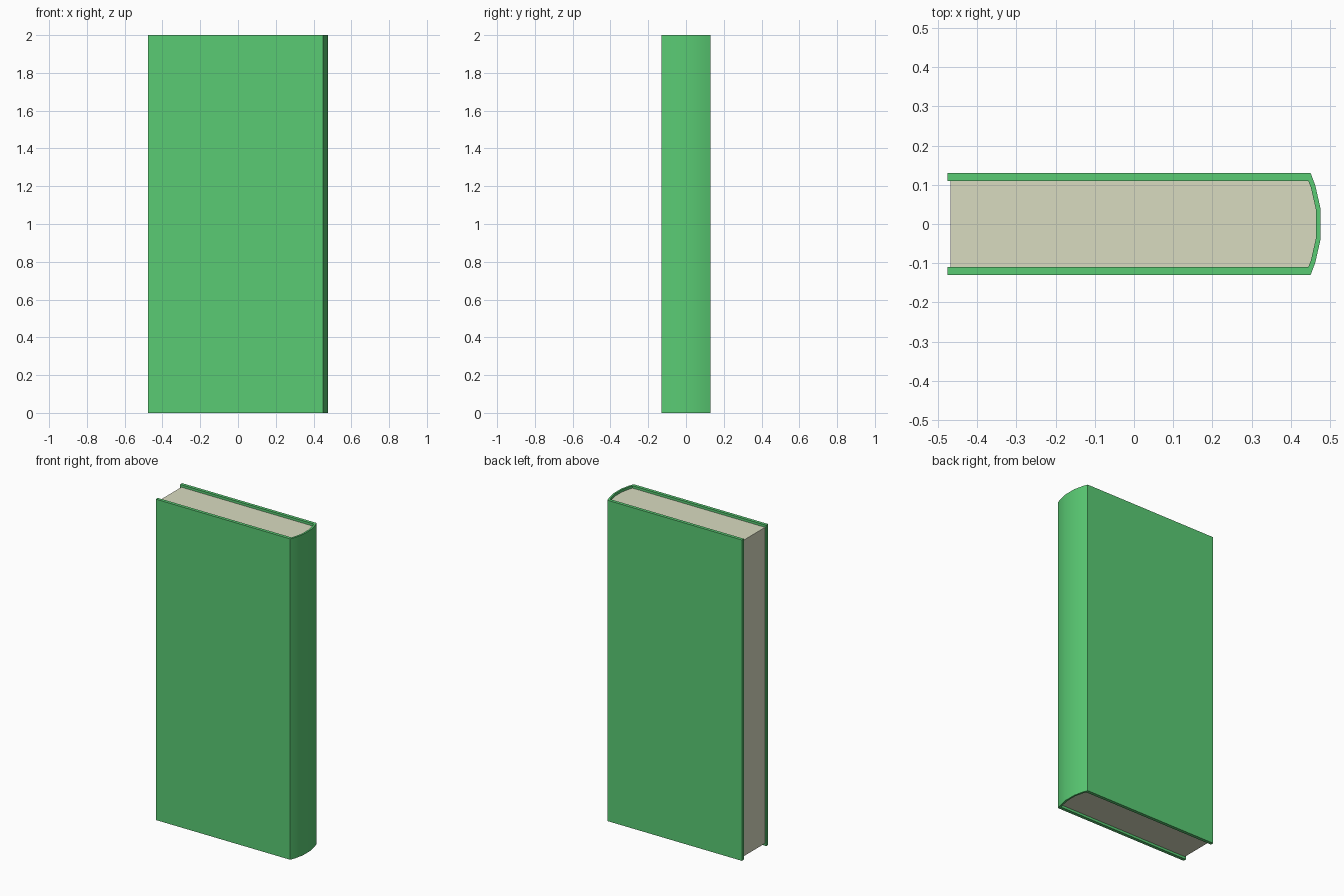
import bpy, bmesh, math

if "Cube" in bpy.data.objects:
    bpy.data.objects.remove(bpy.data.objects["Cube"])


def material(name, color):
    m = bpy.data.materials.new(name)
    m.diffuse_color = (*color, 1)
    m.use_nodes = True
    m.node_tree.nodes["Principled BSDF"].inputs["Base Color"].default_value = m.diffuse_color
    return m


def mirrored(half):
    """Complete a top-half outline (y > 0) with its reflection across y = 0."""
    return half + [(x, -y) for x, y in reversed(half)]


def extrude_profile(name, outline, z0, z1, mat):
    bm = bmesh.new()
    face = bm.faces.new([bm.verts.new((x, y, z0)) for x, y in outline])
    ext = bmesh.ops.extrude_face_region(bm, geom=[face])
    top = [g for g in ext["geom"] if isinstance(g, bmesh.types.BMVert)]
    bmesh.ops.translate(bm, verts=top, vec=(0, 0, z1 - z0))
    bmesh.ops.recalc_face_normals(bm, faces=bm.faces)
    mesh = bpy.data.meshes.new(name)
    bm.to_mesh(mesh)
    bm.free()
    obj = bpy.data.objects.new(name, mesh)
    bpy.context.collection.objects.link(obj)
    mesh.materials.append(mat)
    bpy.ops.object.select_all(action='DESELECT')
    bpy.context.view_layer.objects.active = obj
    obj.select_set(True)
    bpy.ops.object.shade_smooth_by_angle(angle=math.radians(19))
    return obj


green = material("cover_green", (0.102, 0.597, 0.174))
cream = material("paper_cream", (0.69, 0.71, 0.53))

# Cover: two boards joined by a rounded spine
outer = [(-0.476, 0.13), (0.451, 0.13), (0.463, 0.098), (0.476, 0.04)]
inner = [(-0.476, 0.11), (0.445, 0.11), (0.452, 0.092), (0.465, 0.034)]
extrude_profile("cover", mirrored(outer) + mirrored(inner)[::-1], 0, 2, green)

# Page block: fills the cover, set in slightly at the open edges
pages = [(-0.468, 0.11)] + inner[1:]
extrude_profile("pages", mirrored(pages), 0.015, 1.985, cream)
